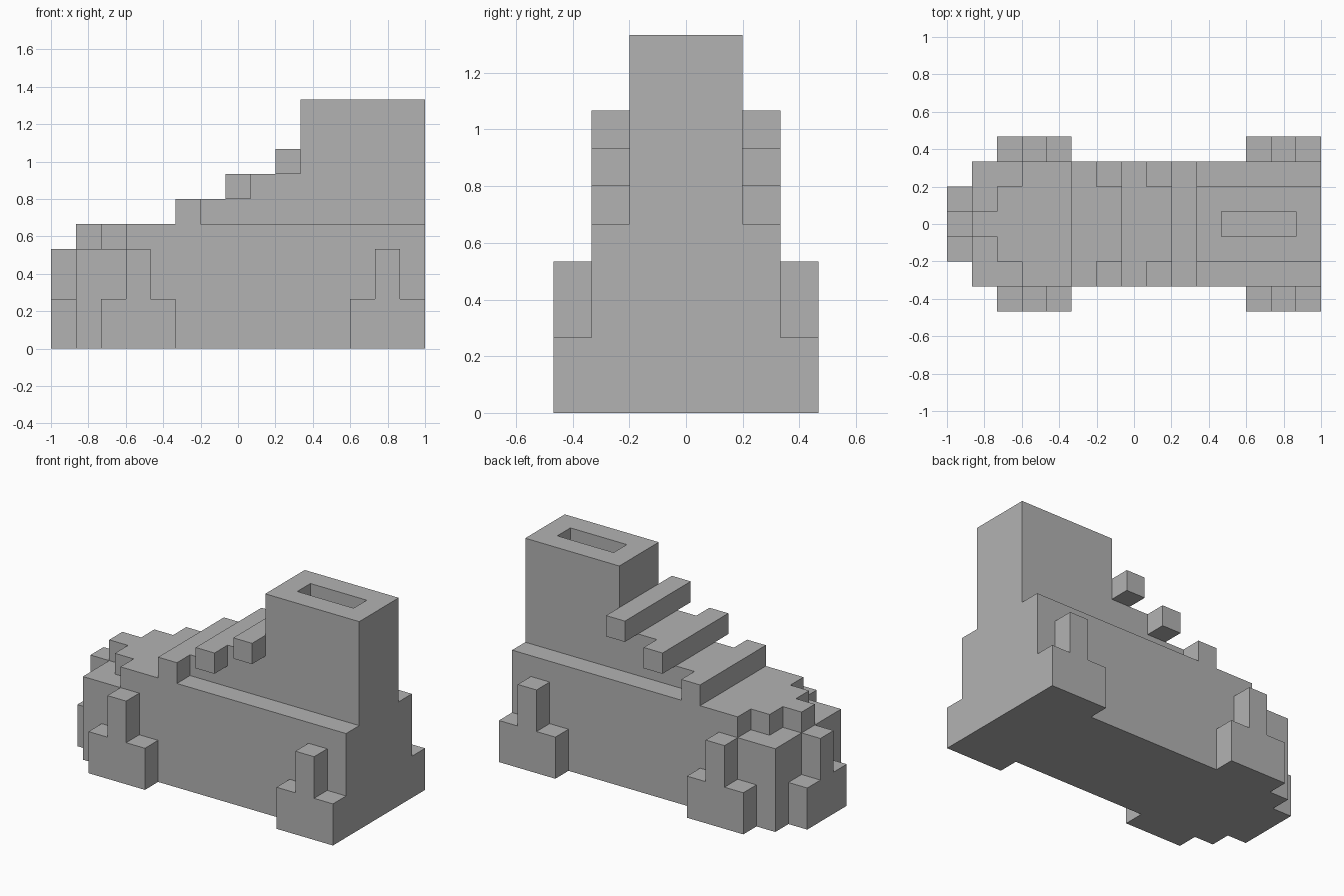
import bpy, bmesh
from mathutils import Vector

U = 2 / 15            # one block of the grid
MID = Vector((7.5, 0, 0))
X, Y, Z = Vector((1, 0, 0)), Vector((0, 1, 0)), Vector((0, 0, 1))

cube = bpy.data.objects.get("Cube")
if cube:
    bpy.data.objects.remove(cube, do_unlink=True)

GREY = (0.45, 0.45, 0.45, 1)
stone = bpy.data.materials.new("stone_grey")
stone.use_nodes = True
stone.diffuse_color = GREY
stone.node_tree.nodes["Principled BSDF"].inputs["Base Color"].default_value = GREY


def prism(name, outline, origin, u, v, depth, sunken=False):
    """Extrude a flat outline, in blocks, along depth; optionally sink its end."""
    bm = bmesh.new()
    verts = [bm.verts.new((origin + u * a + v * b - MID) * U) for a, b in outline]
    face = bm.faces.new(verts)
    grown = bmesh.ops.extrude_face_region(bm, geom=[face], use_keep_orig=True)["geom"]
    bmesh.ops.translate(bm, vec=depth * U,
                        verts=[g for g in grown if isinstance(g, bmesh.types.BMVert)])
    bmesh.ops.recalc_face_normals(bm, faces=bm.faces)
    if sunken:
        top = max(bm.faces, key=lambda f: f.calc_center_median().z)
        bmesh.ops.inset_region(bm, faces=[top], thickness=U, use_even_offset=True)
        floor = bmesh.ops.extrude_discrete_faces(bm, faces=[top])["faces"][0]
        bmesh.ops.translate(bm, vec=-Z * U, verts=floor.verts)
    mesh = bpy.data.meshes.new(name)
    bm.to_mesh(mesh)
    bm.free()
    mesh.materials.append(stone)
    obj = bpy.data.objects.new(name, mesh)
    bpy.context.collection.objects.link(obj)
    return obj


def box(name, x0, x1, half, z0, z1, sunken=False):
    plan = [(x0, -half), (x1, -half), (x1, half), (x0, half)]
    return prism(name, plan, Z * z0, X, Y, Z * (z1 - z0), sunken)


# Main body, with a stepped nose on its top layer
box("body", 1, 15, 2.5, 0, 4)
nose = [(1, 0.5), (2, 0.5), (2, 1.5), (3, 1.5), (3, 2.5), (15, 2.5)]
nose += [(x, -y) for x, y in reversed(nose)]
prism("body_top", nose, Z * 4, X, Y, Z)

# Staircase: wide treads with a narrower core behind each one
for i in range(3):
    start, level = 5 + 2 * i, 5 + i
    box(f"tread_{i + 1}", start, start + 1, 2.5, level, level + 1)
    if start + 1 < 10:
        box(f"stair_core_{i + 1}", start + 1, 10, 1.5, level, level + 1)

# Tower with a slot in its top
box("tower", 10, 15, 1.5, 5, 10, sunken=True)

# Stepped buttresses on both sides and on the nose
half = [(0.5, 4), (0.5, 2), (1.5, 2), (1.5, 0)]
buttress = half + [(-a, b) for a, b in reversed(half)]
for side, s in (("left_side", -1), ("right_side", 1)):
    for end, x in (("nose", 3.5), ("tower", 13.5)):
        prism(f"{end}_buttress_{side}", buttress, X * x + Y * 2.5 * s, X, Z, Y * s)
prism("nose_end_buttress", buttress, X * 1, Y, Z, -X)
